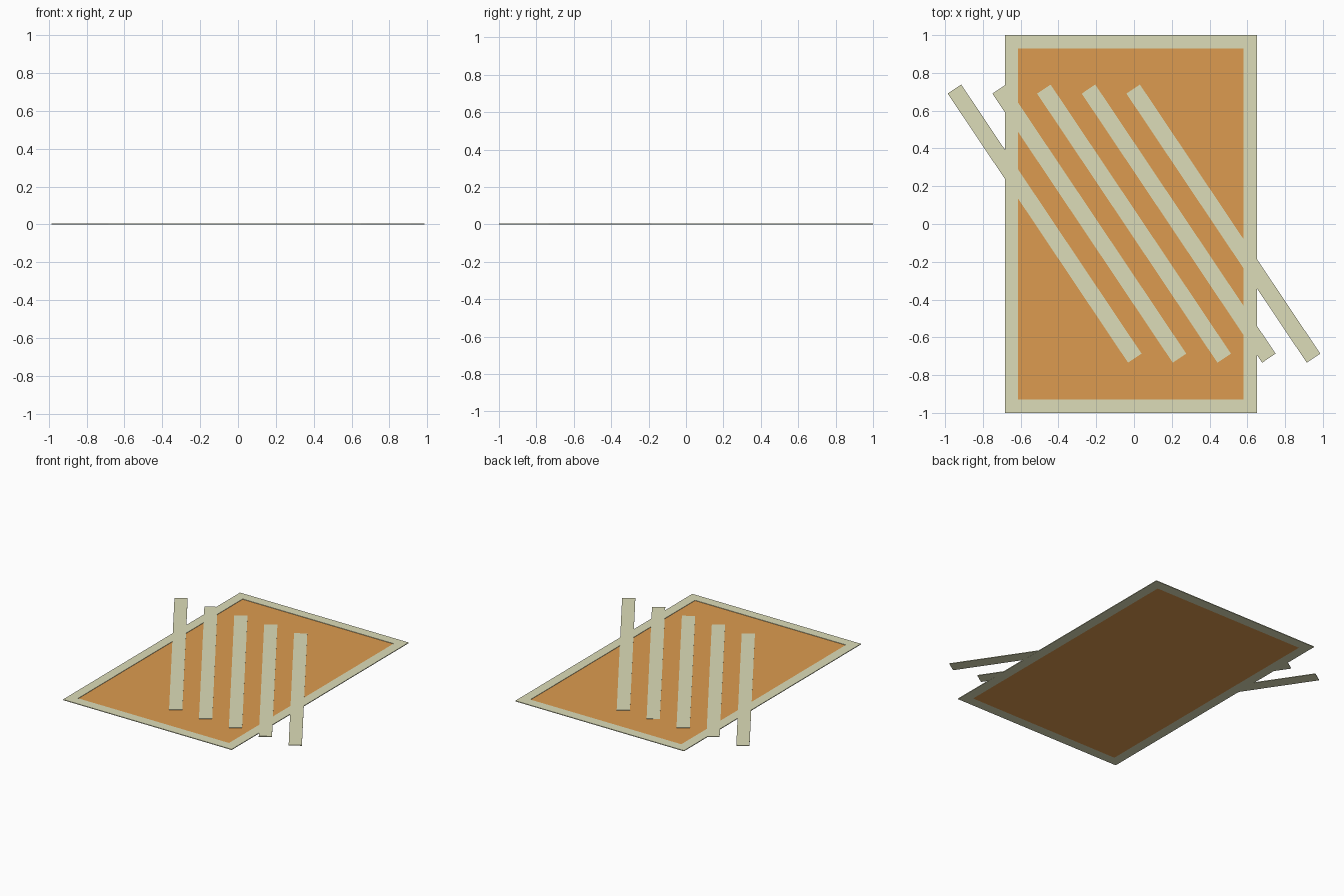
import bpy, bmesh
from math import atan2

if "Cube" in bpy.data.objects:
    bpy.data.objects.remove(bpy.data.objects["Cube"])

T = 0.005                      # overall thickness
CX, HW, HH = -0.017, 0.667, 1.0  # panel centre and half sizes
B = 0.07                       # border width


def material(name, rgb):
    m = bpy.data.materials.new(name)
    m.diffuse_color = (*rgb, 1)
    m.use_nodes = True
    m.node_tree.nodes["Principled BSDF"].inputs["Base Color"].default_value = m.diffuse_color
    return m


cream = material("cream", (0.72, 0.72, 0.48))
orange = material("orange", (0.72, 0.33, 0.08))


def finish(name, bm, mat):
    bmesh.ops.recalc_face_normals(bm, faces=bm.faces)
    me = bpy.data.meshes.new(name)
    bm.to_mesh(me)
    bm.free()
    ob = bpy.data.objects.new(name, me)
    me.materials.append(mat)
    bpy.context.collection.objects.link(ob)
    return ob


def slab(name, size, loc, mat, angle=0):
    bm = bmesh.new()
    bmesh.ops.create_cube(bm, size=1)
    bmesh.ops.scale(bm, vec=size, verts=bm.verts)
    ob = finish(name, bm, mat)
    ob.location = loc
    ob.rotation_euler.z = angle
    return ob


# mitred rectangular border
bm = bmesh.new()
rings = []
for w, h, z in ((HW, HH, 0), (HW, HH, T), (HW - B, HH - B, T), (HW - B, HH - B, 0)):
    rings.append([bm.verts.new((CX + sx * w, sy * h, z))
                  for sx, sy in ((-1, -1), (1, -1), (1, 1), (-1, 1))])
for r in range(4):
    a, b = rings[r], rings[(r + 1) % 4]
    for i in range(4):
        j = (i + 1) % 4
        bm.faces.new((a[i], a[j], b[j], b[i]))
finish("border_frame", bm, cream)

# recessed panel inside the border
slab("inner_panel", (2 * (HW - B), 2 * (HH - B), 0.002), (CX, 0, 0.001), orange)

# five parallel slanted bars lying across the panel
lean = atan2(0.955, 1.425)
for i in range(5):
    slab(f"slanted_bar_{i + 1}", (0.086, 1.715, T - 0.0005),
         ((i - 2) * 0.2365, 0.002, (T + 0.0005) / 2), cream, lean)
